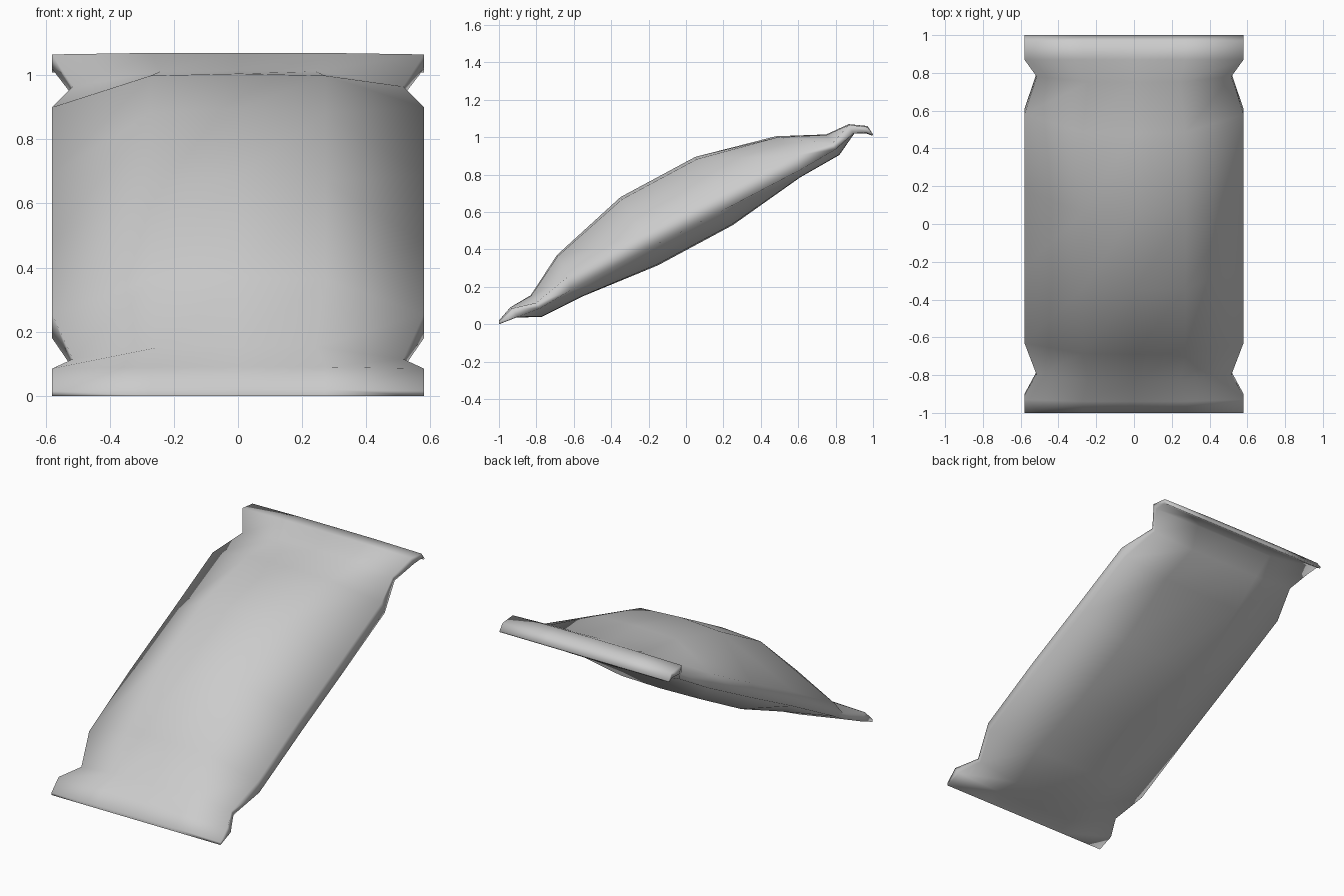
import bpy
import bmesh

cube = bpy.data.objects.get("Cube")
if cube:
    bpy.data.objects.remove(cube, do_unlink=True)

# Foil material
foil = bpy.data.materials.new("plain_grey_foil")
foil.use_nodes = True
grey = (0.6, 0.6, 0.6, 1)
foil.diffuse_color = grey
foil.node_tree.nodes["Principled BSDF"].inputs["Base Color"].default_value = grey

# Lengthwise (y, z) profiles from the lower seal to the upper seal
top_mid = [(-1, .02), (-.94, .09), (-.83, .155), (-.69, .37), (-.35, .68), (.05, .895),
           (.48, 1.005), (.75, 1.015), (.87, 1.07), (.97, 1.06), (1, 1.015)]
top_edge = [(-1, .015), (-.93, .085), (-.8, .115), (-.63, .255), (-.23, .48), (.18, .69),
            (.58, .9), (.78, .965), (.87, 1.065), (.97, 1.055), (1, 1.015)]
low_edge = [(-1, 0), (-.9, .04), (-.78, .085), (-.62, .18), (-.21, .4), (.2, .61),
            (.61, .825), (.8, .935), (.895, 1.02), (.965, 1.025), (.995, 1.008)]
low_mid = [(-1, 0), (-.91, .035), (-.77, .04), (-.55, .15), (-.15, .315), (.25, .53),
           (.61, .785), (.82, .905), (.9, 1.02), (.965, 1.02), (.995, 1.008)]
HALF, WAIST, FULL = .58, .515, .94


def blend(edge, mid):
    return [e + (m - e) * FULL for e, m in zip(edge, mid)]


# Pillow bag: one closed ring of points per station, bridged along the length
bm = bmesh.new()
rings = []
for i, (tm, te, le, lm) in enumerate(zip(top_mid, top_edge, low_edge, low_mid)):
    w = WAIST if i in (2, 7) else HALF
    inner = w * .47
    tq, lq = blend(te, tm), blend(le, lm)
    ring = [(-w, *te), (-inner, *tq), (0, *tm), (inner, *tq), (w, *te),
            (w, *le), (inner, *lq), (0, *lm), (-inner, *lq), (-w, *le)]
    rings.append([bm.verts.new(p) for p in ring])

for a, b in zip(rings, rings[1:]):
    for j in range(len(a)):
        k = (j + 1) % len(a)
        bm.faces.new((a[j], a[k], b[k], b[j]))

# Thin end faces of the two seals
for ring in (rings[0], rings[-1]):
    for j in range(4):
        bm.faces.new((ring[j], ring[j + 1], ring[8 - j], ring[9 - j]))
bmesh.ops.recalc_face_normals(bm, faces=bm.faces)

mesh = bpy.data.meshes.new("pillow_bag")
bm.to_mesh(mesh)
bm.free()
mesh.materials.append(foil)
bag = bpy.data.objects.new("pillow_bag", mesh)
bpy.context.collection.objects.link(bag)

# Smooth film, with only the seal ends kept crisp
bpy.context.view_layer.objects.active = bag
bag.select_set(True)
bpy.ops.object.shade_smooth_by_angle(angle=1.6)
